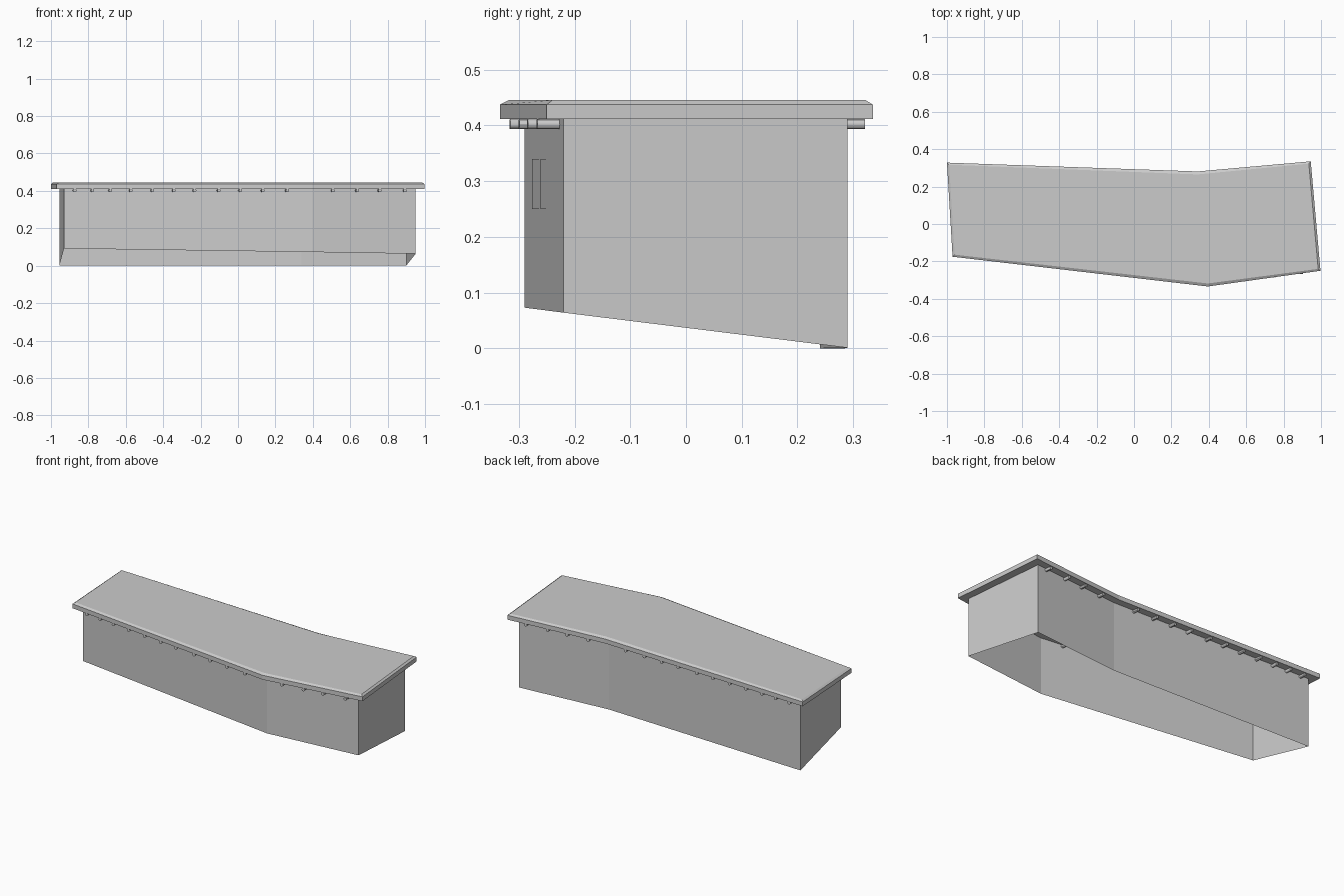
import bpy, bmesh
from mathutils import Vector

cube = bpy.data.objects.get("Cube")
if cube:
    bpy.data.objects.remove(cube, do_unlink=True)

grey = bpy.data.materials.new("plain grey")
grey.use_nodes = True
grey.diffuse_color = (0.6, 0.6, 0.6, 1)
grey.node_tree.nodes["Principled BSDF"].inputs["Base Color"].default_value = (0.6, 0.6, 0.6, 1)

EAVES = 0.411

# Each long side runs left end, bend, right end: (x, y, foot height)
FRONT = [(-0.93, -0.135, 0.092), (0.395, -0.29, 0.073), (0.95, -0.22, 0.064)]
BACK = [(-0.955, 0.285, 0), (0.34, 0.24, 0), (0.90, 0.29, 0.001)]
ROOF = [(-0.97, -0.175), (0.395, -0.334), (0.997, -0.25),
        (0.945, 0.335), (0.34, 0.281), (-1, 0.328)]


def finish(name, bm):
    mesh = bpy.data.meshes.new(name)
    bm.to_mesh(mesh)
    bm.free()
    mesh.materials.append(grey)
    obj = bpy.data.objects.new(name, mesh)
    bpy.context.collection.objects.link(obj)
    return obj


def side_point(side, t):
    """Plan position and direction along a two-part side; t runs 0..1..2."""
    i = 0 if t < 1 else 1
    a, b = (Vector(p).to_2d() for p in side[i:i + 2])
    return a.lerp(b, t - i)


# Walls: an open shell with a sloping foot
bm = bmesh.new()
outline = FRONT + BACK[::-1]
low = [bm.verts.new(p) for p in outline]
high = [bm.verts.new((x, y, EAVES)) for x, y, z in outline]
for i in range(len(outline)):
    j = (i + 1) % len(outline)
    bm.faces.new((low[i], low[j], high[j], high[i]))
finish("walls", bm)

# Roof slab with a chamfered upper rim
bm = bmesh.new()
base = bm.faces.new([bm.verts.new((x, y, EAVES)) for x, y in ROOF])
top = bmesh.ops.extrude_face_region(bm, geom=[base], use_keep_orig=True)["geom"]
bmesh.ops.translate(bm, vec=(0, 0, 0.026),
                    verts=[v for v in top if isinstance(v, bmesh.types.BMVert)])
bmesh.ops.recalc_face_normals(bm, faces=bm.faces)
lid = max(bm.faces, key=lambda f: f.calc_center_median().z)
bmesh.ops.inset_individual(bm, faces=[lid], thickness=0.016, depth=0.008)
finish("roof", bm)

# Round roof beams running through both long walls
beam_x = [-0.875, -0.78, -0.685, -0.575, -0.46, -0.345, -0.235, -0.105,
          0.01, 0.13, 0.26, 0.505, 0.635, 0.755, 0.89]
bend = FRONT[1][0]
for n, x in enumerate(beam_x, 1):
    i = 0 if x < bend else 1
    x0, x1 = FRONT[i][0], FRONT[i + 1][0]
    t = i + (x - x0) / (x1 - x0)
    a, b = side_point(FRONT, t), side_point(BACK, t)
    along = (b - a).normalized()
    a, b = a - along * 0.04, b + along * 0.036
    middle = (a + b) / 2
    bpy.ops.mesh.primitive_cylinder_add(
        vertices=12, radius=0.009, depth=(b - a).length,
        location=(middle.x, middle.y, EAVES - 0.009),
        rotation=along.to_3d().to_track_quat('Z', 'Y').to_euler())
    beam = bpy.context.object
    beam.name = f"roof_beam_{n}"
    beam.data.materials.append(grey)
    bpy.ops.object.shade_smooth_by_angle()

# Two shallow window panels on the short front wall
for n, (t0, t1) in enumerate([(0.21, 0.385), (0.43, 0.57)], 1):
    bm = bmesh.new()
    a, b = side_point(FRONT, 1 + t0), side_point(FRONT, 1 + t1)
    out = Vector((b.y - a.y, a.x - b.x)).normalized() * 0.001
    a, b = a + out, b + out
    bm.faces.new([bm.verts.new((p.x, p.y, z))
                  for p, z in ((a, 0.25), (b, 0.25), (b, 0.34), (a, 0.34))])
    finish(f"window_panel_{n}", bm)
